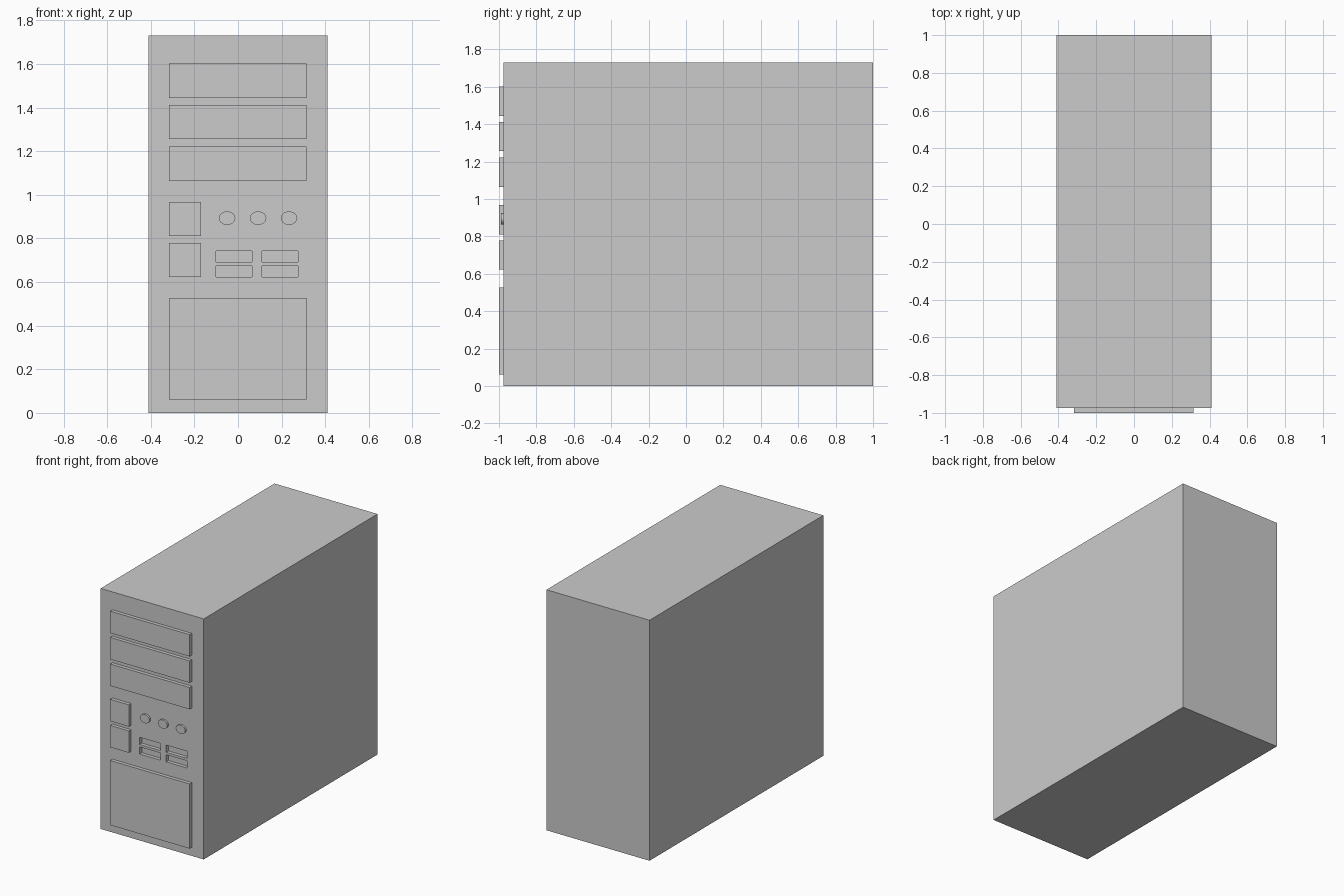
import bpy, bmesh
from mathutils import Matrix, Vector
from math import pi

if "Cube" in bpy.data.objects:
    bpy.data.objects.remove(bpy.data.objects["Cube"])

FACE = -0.975  # y of the front face


def make_object(name, bm):
    mesh = bpy.data.meshes.new(name)
    bm.to_mesh(mesh)
    bm.free()
    obj = bpy.data.objects.new(name, mesh)
    bpy.context.collection.objects.link(obj)
    return obj


def add_box(bm, x, y, z):
    lo, hi = Vector((x[0], y[0], z[0])), Vector((x[1], y[1], z[1]))
    m = Matrix.Translation((lo + hi) / 2) @ Matrix.Diagonal((*(hi - lo), 1))
    bmesh.ops.create_cube(bm, size=1, matrix=m)


def box(name, x, y, z):
    bm = bmesh.new()
    add_box(bm, x, y, z)
    return make_object(name, bm)


# Tower case
case = box("tower_case", (-0.41, 0.41), (FACE, 1.0), (0, 1.73))

# Four port slots recessed into the front
bm = bmesh.new()
for x in (-0.10, 0.111):
    for z in (0.622, 0.691):
        add_box(bm, (x, x + 0.165), (FACE - 0.05, FACE + 0.025), (z, z + 0.051))
cutter = make_object("port_slot_cutter", bm)
cutter.hide_render = True
cutter.display_type = 'WIRE'
mod = case.modifiers.new("port_slots", 'BOOLEAN')
mod.operation = 'DIFFERENCE'
mod.solver = 'EXACT'
mod.object = cutter
bpy.context.view_layer.objects.active = case
bpy.ops.object.modifier_apply(modifier=mod.name)
bpy.data.objects.remove(cutter)

# Raised drive bay covers
for i, z in enumerate((1.444, 1.255, 1.064)):
    box(f"drive_bay_{i + 1}", (-0.317, 0.315), (-1.0, FACE), (z, z + 0.157))

# Small square covers
for i, z in enumerate((0.81, 0.622)):
    box(f"small_cover_{i + 1}", (-0.317, -0.169), (-1.0, FACE), (z, z + 0.157))

# Large lower panel
box("lower_panel", (-0.317, 0.315), (-1.0, FACE), (0.062, 0.527))

# Oval buttons
for i, x in enumerate((-0.05, 0.092, 0.234)):
    bm = bmesh.new()
    m = (Matrix.Translation((x, FACE - 0.007, 0.893))
         @ Matrix.Diagonal((0.038, 1, 0.031, 1)) @ Matrix.Rotation(pi / 2, 4, 'X'))
    bmesh.ops.create_cone(bm, cap_ends=True, segments=16, radius1=1, radius2=1,
                          depth=0.014, matrix=m)
    make_object(f"button_{i + 1}", bm)
